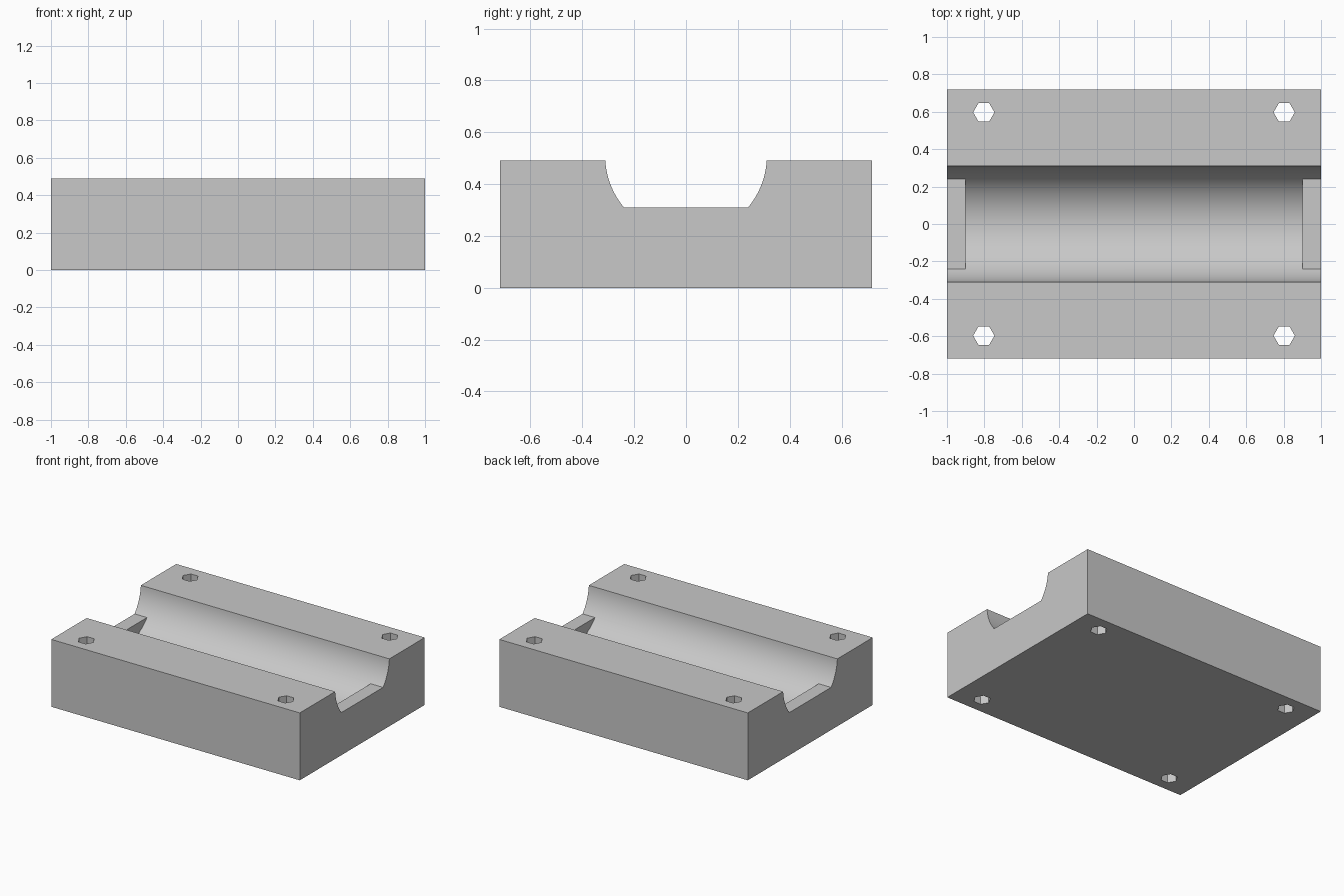
import bpy, bmesh, math
from mathutils import Matrix

default = bpy.data.objects.get("Cube")
if default:
    bpy.data.objects.remove(default, do_unlink=True)

WIDTH, DEPTH, HEIGHT = 1.0, 0.718, 0.49      # half, half, full
RADIUS, AXIS_Z = 0.312, 0.51                 # trough circle
LEDGE_Z, LEDGE_X = 0.31, 0.9                 # end ledges
STEPS = 12

grey = bpy.data.materials.new("light grey")
grey.use_nodes = True
colour = (0.58, 0.58, 0.58, 1)
grey.diffuse_color = colour
grey.node_tree.nodes["Principled BSDF"].inputs["Base Color"].default_value = colour


def finish(name, bm):
    bmesh.ops.recalc_face_normals(bm, faces=bm.faces)
    mesh = bpy.data.meshes.new(name)
    bm.to_mesh(mesh)
    bm.free()
    obj = bpy.data.objects.new(name, mesh)
    bpy.context.collection.objects.link(obj)
    mesh.materials.append(grey)
    return obj


# Trough arc, sampled so one point falls exactly on the ledge edge
rim = math.acos((AXIS_Z - HEIGHT) / RADIUS)
edge = math.acos((AXIS_Z - LEDGE_Z) / RADIUS)
wall = [rim + (edge - rim) * i / STEPS for i in range(STEPS)]
floor = [edge - edge * i / STEPS for i in range(2 * STEPS + 1)]
angles = wall + floor + [-a for a in reversed(wall)]


def section(deep):
    arc = [(RADIUS * math.sin(a), AXIS_Z - RADIUS * math.cos(a)) for a in angles]
    if not deep:
        arc = [(y, max(z, LEDGE_Z)) for y, z in arc]
    return [(-DEPTH, HEIGHT), (-DEPTH, 0), (DEPTH, 0), (DEPTH, HEIGHT)] + arc


# Block: skin cross-sections along its length, stepping down inside the ledges
bm = bmesh.new()
stations = [(-WIDTH, False), (-LEDGE_X, False), (-LEDGE_X, True),
            (LEDGE_X, True), (LEDGE_X, False), (WIDTH, False)]
rings = [[bm.verts.new((x, y, z)) for y, z in section(deep)] for x, deep in stations]
for a, b in zip(rings, rings[1:]):
    for i in range(len(a)):
        j = (i + 1) % len(a)
        bm.faces.new((a[i], a[j], b[j], b[i]))
bm.faces.new(rings[0])
bm.faces.new(rings[-1])
bmesh.ops.remove_doubles(bm, verts=bm.verts, dist=0.0001)
bmesh.ops.dissolve_limit(bm, angle_limit=math.radians(0.5),
                         verts=bm.verts, edges=bm.edges)
block = finish("bearing_block", bm)

# Four hexagonal bolt holes, with corners pointing along the block
bm = bmesh.new()
for sx in (-1, 1):
    for sy in (-1, 1):
        place = Matrix.Translation((0.803 * sx, 0.597 * sy, HEIGHT / 2))
        bmesh.ops.create_cone(bm, cap_ends=True, segments=6, radius1=0.057,
                              radius2=0.057, depth=1,
                              matrix=place @ Matrix.Rotation(math.pi / 2, 4, "Z"))
cutter = finish("bolt_hole_cutter", bm)
cutter.hide_render = True

cut = block.modifiers.new("bolt_holes", "BOOLEAN")
cut.operation = "DIFFERENCE"
cut.solver = "EXACT"
cut.object = cutter

bpy.ops.object.select_all(action="DESELECT")
bpy.context.view_layer.objects.active = block
block.select_set(True)
bpy.ops.object.modifier_apply(modifier=cut.name)
bpy.data.objects.remove(cutter, do_unlink=True)
bpy.ops.object.shade_smooth_by_angle(angle=math.radians(30))
